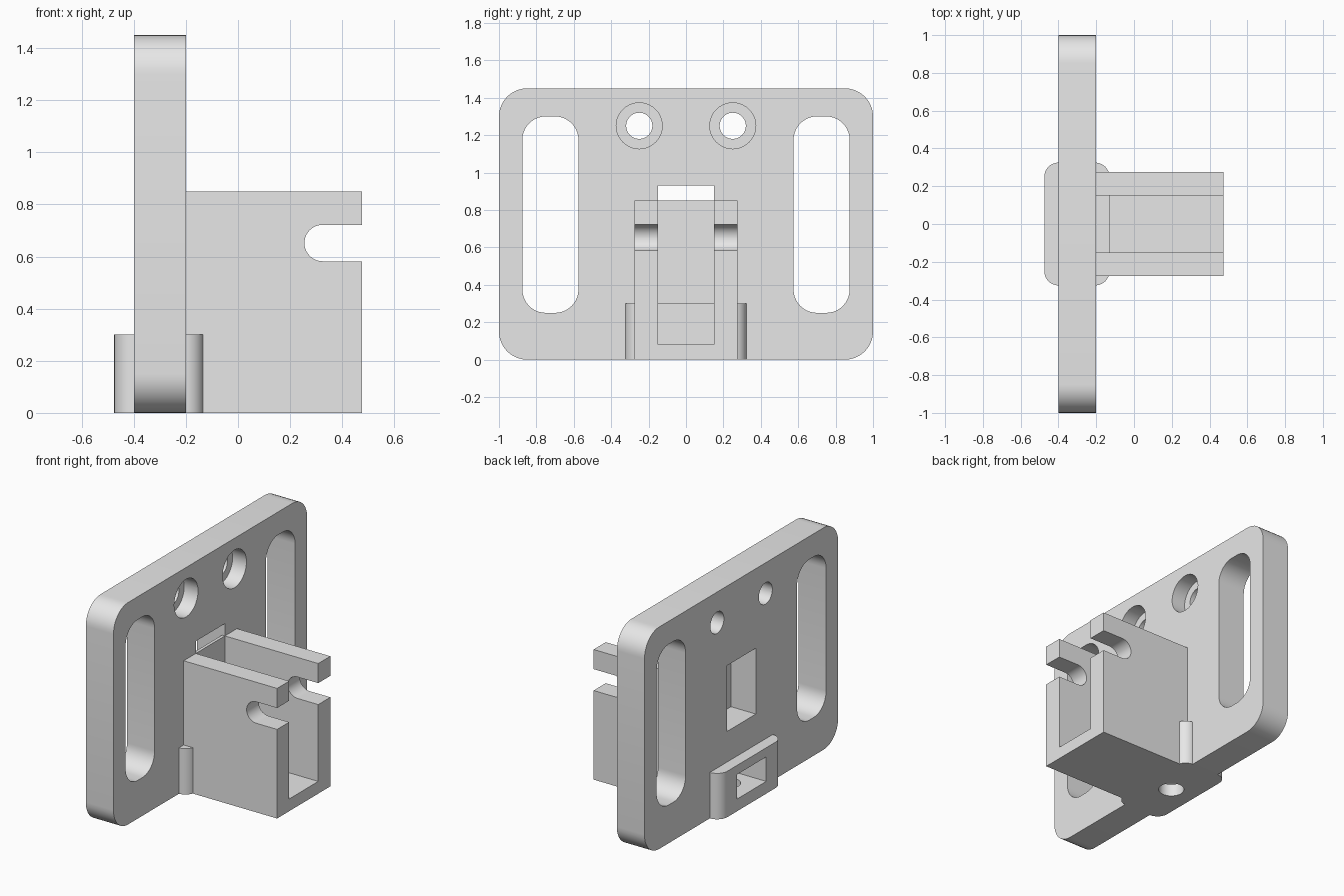
import bpy, bmesh, math
from mathutils import Vector

if "Cube" in bpy.data.objects:
    bpy.data.objects.remove(bpy.data.objects["Cube"], do_unlink=True)

grey = bpy.data.materials.new("plain_grey")
grey.use_nodes = True
grey.diffuse_color = (0.8, 0.8, 0.8, 1)
grey.node_tree.nodes["Principled BSDF"].inputs["Base Color"].default_value = (0.8, 0.8, 0.8, 1)


def rounded_rect(u0, u1, v0, v1, r=0, seg=10):
    """Outline of a rectangle with corner radius r."""
    if r == 0:
        return [(u0, v0), (u1, v0), (u1, v1), (u0, v1)]
    centres = [(u1 - r, v1 - r), (u0 + r, v1 - r), (u0 + r, v0 + r), (u1 - r, v0 + r)]
    return [(cu + r * math.cos((q + i / seg) * math.pi / 2),
             cv + r * math.sin((q + i / seg) * math.pi / 2))
            for q, (cu, cv) in enumerate(centres) for i in range(seg + 1)]


def circle(u, v, r, n=40):
    return [(u + r * math.cos(math.tau * i / n), v + r * math.sin(math.tau * i / n))
            for i in range(n)]


def prism(name, outline, axis, lo, hi):
    """Extrude an outline along an axis (x: outline is y,z; y: x,z; z: x,y)."""
    place = {"x": lambda u, v: (lo, u, v), "y": lambda u, v: (u, lo, v),
             "z": lambda u, v: (u, v, lo)}[axis]
    step = Vector([(hi - lo) * (axis == a) for a in "xyz"])
    bm = bmesh.new()
    face = bm.faces.new([bm.verts.new(place(u, v)) for u, v in outline])
    top = bmesh.ops.extrude_face_region(bm, geom=[face])["geom"]
    bmesh.ops.translate(bm, vec=step, verts=[g for g in top if isinstance(g, bmesh.types.BMVert)])
    bmesh.ops.remove_doubles(bm, verts=bm.verts, dist=1e-5)
    bmesh.ops.recalc_face_normals(bm, faces=bm.faces)
    mesh = bpy.data.meshes.new(name)
    bm.to_mesh(mesh)
    bm.free()
    mesh.materials.append(grey)
    obj = bpy.data.objects.new(name, mesh)
    bpy.context.collection.objects.link(obj)
    return obj


def combine(target, tool, operation="DIFFERENCE"):
    """Apply a boolean and discard the tool."""
    mod = target.modifiers.new("combine", "BOOLEAN")
    mod.operation, mod.solver, mod.object = operation, "EXACT", tool
    bpy.context.view_layer.objects.active = target
    bpy.ops.object.modifier_apply(modifier=mod.name)
    bpy.data.objects.remove(tool, do_unlink=True)


BACK, FRONT = -0.4, -0.2      # plate faces
END = 0.475                   # tip of the holder

# Upright plate with rounded corners
plate = prism("mounting_plate", rounded_rect(-1, 1, 0, 1.45, 0.15), "x", BACK, FRONT)
for s in (-1, 1):
    # Long adjustment slots and counterbored screw holes
    y0, y1 = sorted((s * 0.575, s * 0.875))
    combine(plate, prism("slot", rounded_rect(y0, y1, 0.25, 1.3, 0.125), "x", -0.6, 0))
    combine(plate, prism("hole", circle(s * 0.25, 1.25, 0.07), "x", -0.6, 0))
    combine(plate, prism("counterbore", circle(s * 0.25, 1.25, 0.123), "x", -0.3, 0))
# Window behind the holder
combine(plate, prism("window", rounded_rect(-0.15, 0.15, 0.5, 0.93), "x", -0.6, 0))

# Open-topped holder with a notch through both side walls
holder = prism("holder", rounded_rect(-0.275, 0.275, 0, 0.85), "x", FRONT - 0.02, END)
combine(holder, prism("channel", rounded_rect(-0.15, 0.15, 0.08, 1.2), "x", FRONT, 1))
combine(holder, prism("notch", rounded_rect(0.255, 0.7, 0.582, 0.722, 0.0699), "y", -1, 1))
combine(plate, holder, "UNION")

# Thick foot with rounded corners, nut pocket and screw hole
foot = prism("foot", rounded_rect(-0.475, -0.13, -0.325, 0.325, 0.075), "z", 0, 0.3)
combine(plate, foot, "UNION")
combine(plate, prism("nut_pocket", rounded_rect(-0.15, 0.15, 0.08, 0.24), "x", -0.6, -0.16))
combine(plate, prism("screw_hole", circle(-0.3, 0, 0.078), "z", -0.2, 0.2))

plate.name = "bracket"
bpy.ops.object.select_all(action="DESELECT")
plate.select_set(True)
bpy.context.view_layer.objects.active = plate
bpy.ops.object.shade_smooth_by_angle(angle=math.radians(30))
